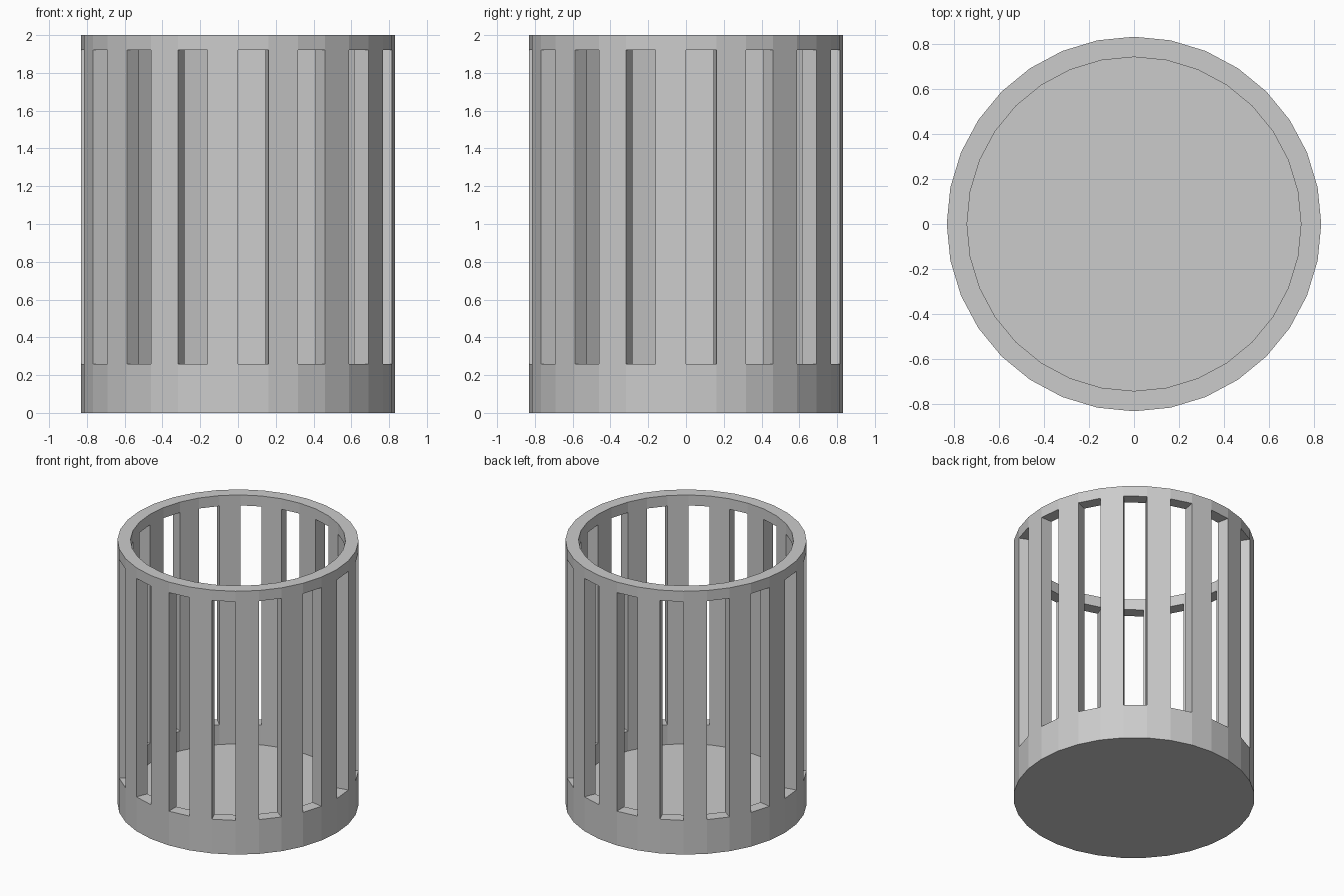
import bpy, bmesh
from math import sin, cos, tau

if "Cube" in bpy.data.objects:
    bpy.data.objects.remove(bpy.data.objects["Cube"])

SIDES = 32
R_OUT, R_IN = 0.83, 0.74
FLOOR, SLOT_LOW, SLOT_HIGH, TOP = 0.11, 0.26, 1.92, 2.0

bm = bmesh.new()


def ring(radius, z):
    return [bm.verts.new((radius * cos(tau * i / SIDES), radius * sin(tau * i / SIDES), z))
            for i in range(SIDES)]


def strip(a, b, keep=lambda i: True):
    for i in range(SIDES):
        if keep(i):
            j = (i + 1) % SIDES
            bm.faces.new((a[i], a[j], b[j], b[i]))


def is_slot(i):
    return i % 2 == 0


def is_bar(i):
    return i % 2 == 1


# Outer and inner wall loops, from bottom to top
outer = [ring(R_OUT, z) for z in (0, SLOT_LOW, SLOT_HIGH, TOP)]
inner = [ring(R_IN, z) for z in (FLOOR, SLOT_LOW, SLOT_HIGH, TOP)]

# Solid lower band, alternating upright bars, solid top rim
for wall in (outer, inner):
    strip(wall[0], wall[1])
    strip(wall[1], wall[2], is_bar)
    strip(wall[2], wall[3])
strip(outer[3], inner[3])

# Slot sills, slot heads and the radial sides of each bar
strip(outer[1], inner[1], is_slot)
strip(outer[2], inner[2], is_slot)
for i in range(SIDES):
    bm.faces.new((outer[1][i], inner[1][i], inner[2][i], outer[2][i]))

# Underside and inside floor
bm.faces.new(outer[0])
bm.faces.new(inner[0])

bmesh.ops.recalc_face_normals(bm, faces=bm.faces[:])
mesh = bpy.data.meshes.new("slotted_basket")
bm.to_mesh(mesh)
bm.free()
basket = bpy.data.objects.new("slotted_basket", mesh)
bpy.context.collection.objects.link(basket)
